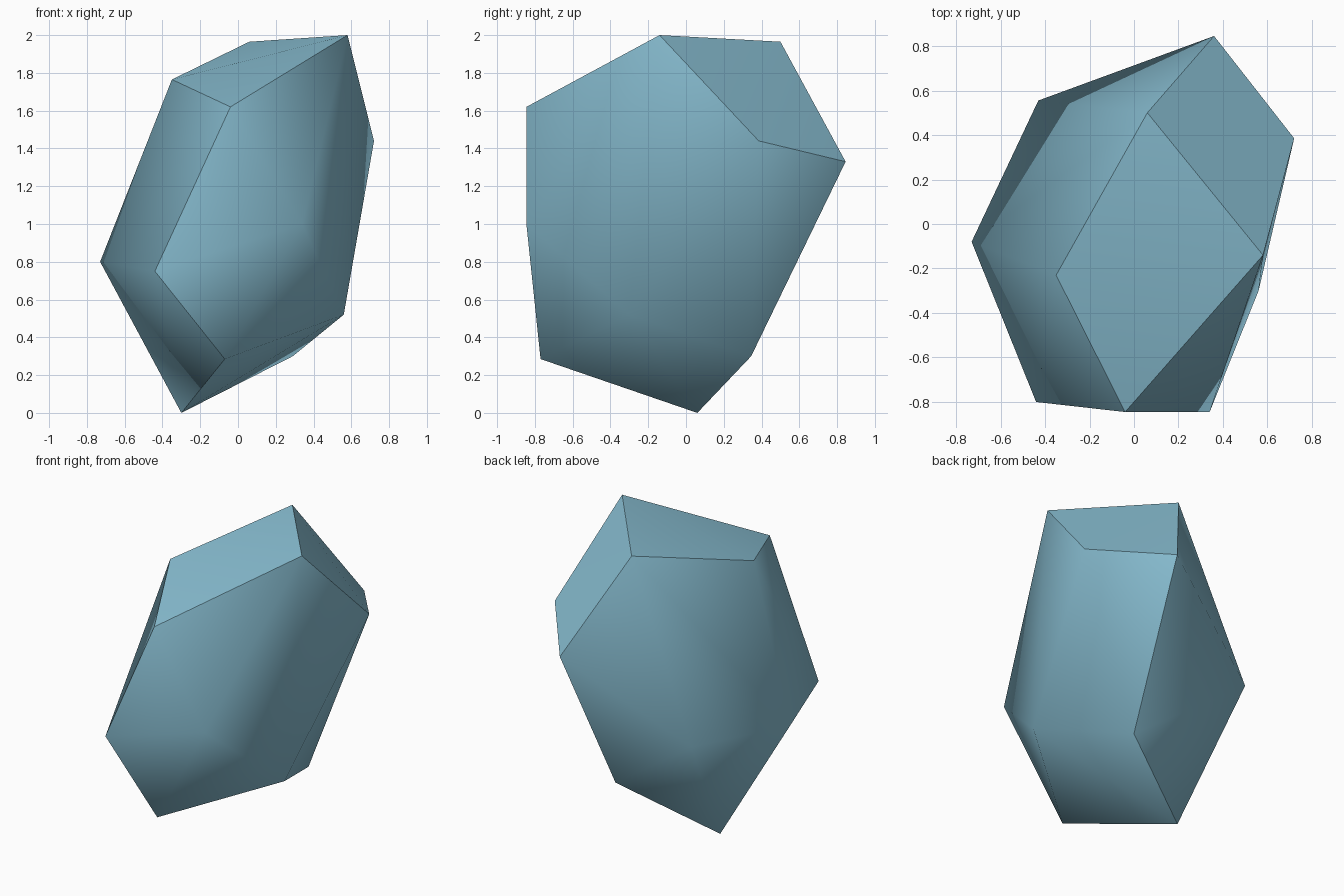
import bpy
import bmesh

# Remove the default object
default_cube = bpy.data.objects.get("Cube")
if default_cube:
    bpy.data.objects.remove(default_cube, do_unlink=True)


def make_material(name, colour):
    material = bpy.data.materials.new(name)
    material.use_nodes = True
    material.diffuse_color = colour
    shader = material.node_tree.nodes["Principled BSDF"]
    shader.inputs["Base Color"].default_value = colour
    return material


# Corners of the faceted stone
corners = {
    "top_front": (-0.04, -0.845, 1.62),
    "top_peak": (0.58, -0.14, 2.0),
    "top_back": (0.06, 0.5, 1.965),
    "top_side": (-0.35, -0.23, 1.765),
    "shoulder": (0.72, 0.385, 1.44),
    "back_tip": (0.36, 0.845, 1.33),
    "front_mid": (-0.44, -0.8, 0.75),
    "side_mid": (-0.73, -0.08, 0.8),
    "back_mid": (-0.43, 0.555, 0.815),
    "front_bulge": (0.34, -0.845, 1.0),
    "low_side": (0.56, -0.3, 0.52),
    "low_front": (-0.07, -0.77, 0.285),
    "low_back": (0.29, 0.345, 0.3),
    "base": (-0.3, 0.06, 0.0),
}

# Chains of corners that carry a crisp ridge
ridges = [
    ["top_front", "top_peak", "top_back", "top_side", "top_front"],
    ["top_peak", "shoulder", "back_tip", "top_back"],
    ["back_tip", "low_back", "base", "low_front", "front_mid", "top_front"],
]

# Stone body: hull around the corners, smooth between the ridges
bm = bmesh.new()
points = {name: bm.verts.new(position) for name, position in corners.items()}
bmesh.ops.convex_hull(bm, input=list(bm.verts))
bmesh.ops.recalc_face_normals(bm, faces=list(bm.faces))
for face in bm.faces:
    face.smooth = True
for chain in ridges:
    for start, end in zip(chain, chain[1:]):
        edge = bm.edges.get((points[start], points[end]))
        if edge:
            edge.smooth = False

mesh = bpy.data.meshes.new("stone")
bm.to_mesh(mesh)
bm.free()
mesh.materials.append(make_material("dusty blue", (0.25, 0.52, 0.65, 1.0)))
stone = bpy.data.objects.new("stone", mesh)
bpy.context.collection.objects.link(stone)
